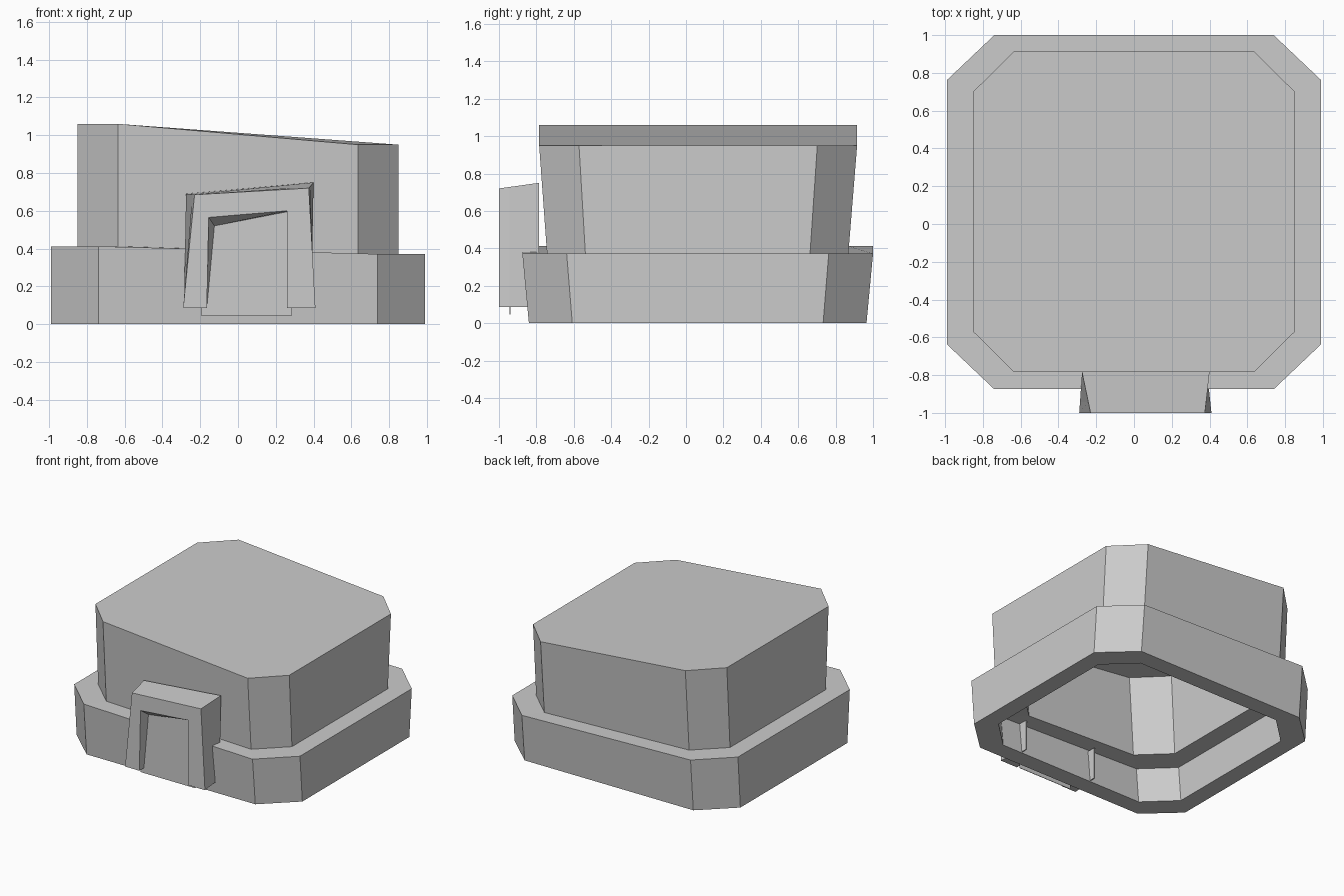
import bpy, bmesh

if "Cube" in bpy.data.objects:
    bpy.data.objects.remove(bpy.data.objects["Cube"])

grey = bpy.data.materials.new("plain_grey")
grey.use_nodes = True
COLOUR = (0.6, 0.6, 0.6, 1)
grey.diffuse_color = COLOUR
grey.node_tree.nodes["Principled BSDF"].inputs["Base Color"].default_value = COLOUR


def octagon(half_x, front, back, cut_x, cut_y, z_left, z_right):
    """Rectangle with cut corners, tilted between its -x and +x ends."""
    ix = half_x - cut_x
    right = [(ix, front), (half_x, front + cut_y), (half_x, back - cut_y), (ix, back)]
    left = [(-x, y) for x, y in reversed(right)]
    return [(x, y, z_right if x > 0 else z_left) for x, y in right + left]


def loft(name, loops):
    """Join matching loops of points into one closed, flat-shaded object."""
    bm = bmesh.new()
    rings = [[bm.verts.new(p) for p in loop] for loop in loops]
    for a, b in zip(rings, rings[1:]):
        for i in range(len(a)):
            j = (i + 1) % len(a)
            bm.faces.new((a[i], a[j], b[j], b[i]))
    bm.faces.new(rings[0])
    bm.faces.new(rings[-1])
    bmesh.ops.recalc_face_normals(bm, faces=bm.faces)
    mesh = bpy.data.meshes.new(name)
    bm.to_mesh(mesh)
    bm.free()
    mesh.materials.append(grey)
    obj = bpy.data.objects.new(name, mesh)
    bpy.context.collection.objects.link(obj)
    return obj


# Hollow two-tier body: from the inner ceiling down, under the rim, up to the roof
T = 0.145   # upper wall
B = 0.135   # base wall
loft("hollow_body", [
    octagon(0.85 - T, -0.78 + T, 0.91 - T, 0.215, 0.213, 0.945, 0.835),
    octagon(0.85 - T, -0.735 + T, 0.86 - T, 0.215, 0.205, 0.285, 0.245),
    octagon(0.99 - B, -0.865 + B, 0.99 - B, 0.22, 0.21, 0.285, 0.245),
    octagon(0.99 - B, -0.84 + B, 0.965 - B, 0.22, 0.21, 0, 0),
    octagon(0.99, -0.84, 0.965, 0.25, 0.232, 0, 0),
    octagon(0.99, -0.875, 1.0, 0.25, 0.237, 0.412, 0.371),
    octagon(0.85, -0.743, 0.868, 0.215, 0.205, 0.412, 0.371),
    octagon(0.85, -0.785, 0.915, 0.215, 0.213, 1.06, 0.95),
])


# Crooked doorway frame: an arch-shaped section swept from front to back
def arch(y, foot_left, foot_right, outer_left, outer_right, inner_left, inner_right):
    foot = 0.085
    outline = [(foot_left, foot), outer_left, outer_right, (foot_right, foot),
               (0.26, foot), inner_right, inner_left, (-0.165, foot)]
    return [(x, y, z) for x, z in outline]


loft("door_frame", [
    arch(-1.0, -0.29, 0.41, (-0.23, 0.685), (0.375, 0.72), (-0.155, 0.565), (0.26, 0.60)),
    arch(-0.943, -0.286, 0.404, (-0.242, 0.686), (0.382, 0.728), (-0.125, 0.52), (0.26, 0.595)),
    arch(-0.785, -0.275, 0.388, (-0.275, 0.69), (0.40, 0.75), (-0.125, 0.52), (0.26, 0.595)),
])

# Thin door sheet set back inside the frame
sheet = [(-0.195, 0.045), (-0.16, 0.61), (0.285, 0.63), (0.285, 0.045)]
loft("door_panel", [[(x, y, z) for x, z in sheet] for y in (-0.943, -0.939)])

# Thin posts standing against the inside of the front wall
for side, x in (("left", 0.46), ("right", -0.18)):
    edge = [(x - 0.008, -0.76), (x, -0.76), (x, -0.66), (x - 0.008, -0.66)]
    loft(side + "_inner_post", [[(px, py, z) for px, py in edge] for z in (0.01, 0.26)])
